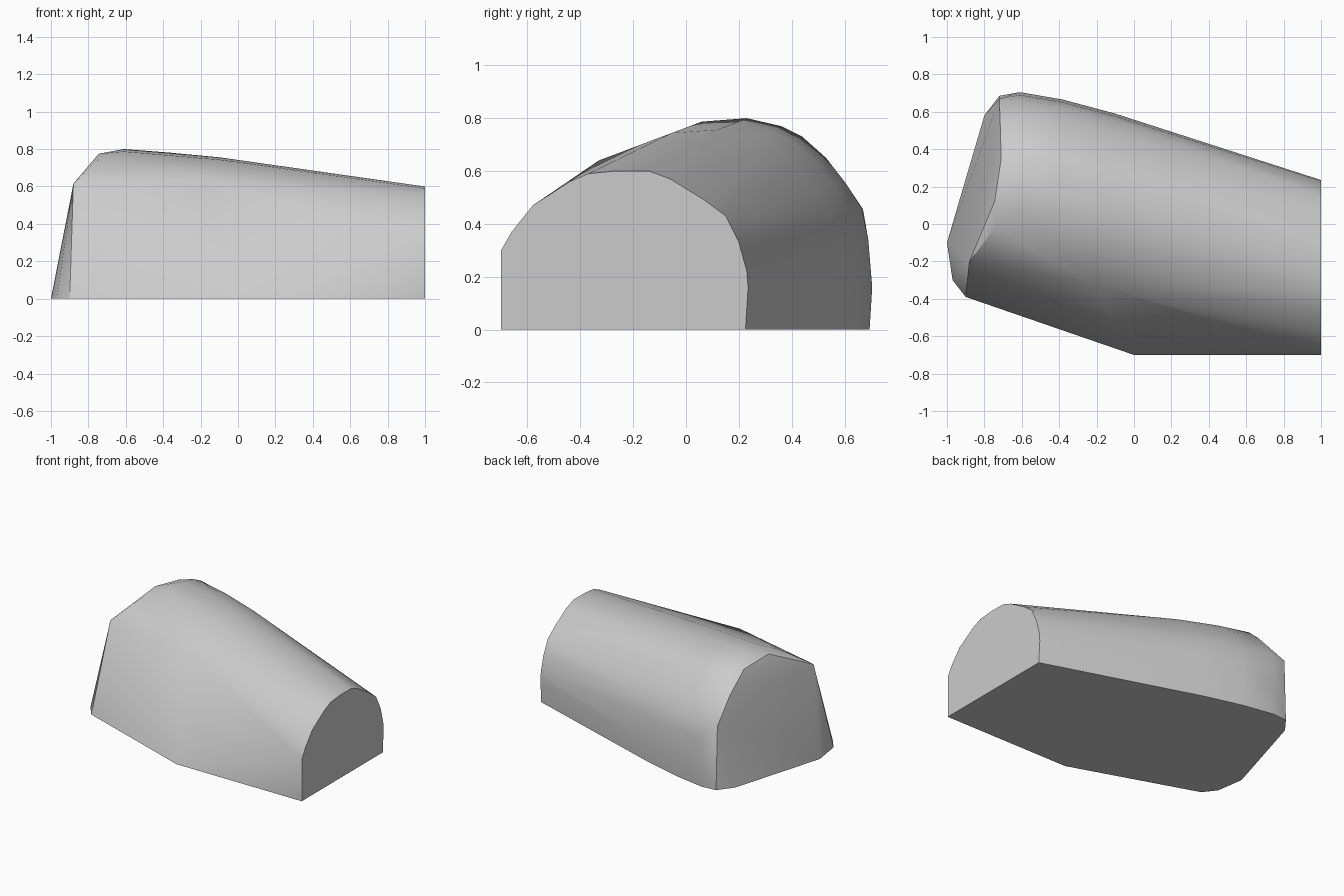
import bpy, bmesh, math

if "Cube" in bpy.data.objects:
    bpy.data.objects.remove(bpy.data.objects["Cube"], do_unlink=True)

grey = bpy.data.materials.new("plain grey")
grey.use_nodes = True
grey.diffuse_color = (0.6, 0.6, 0.6, 1)
grey.node_tree.nodes["Principled BSDF"].inputs["Base Color"].default_value = (0.6, 0.6, 0.6, 1)

# Flat end outline (y, z)
end_cap = [(-.70, 0), (-.70, .30), (-.66, .37), (-.58, .47), (-.44, .56), (-.37, .59),
           (-.27, .60), (-.14, .60), (-.06, .57), (.07, .49), (.15, .43), (.20, .33),
           (.23, .22), (.235, .16), (.225, 0)]

# Rounded crown outline at the big end (y, z)
crown = [(.695, 0), (.705, .16), (.69, .34), (.665, .46), (.60, .56), (.53, .65),
         (.44, .73), (.36, .77), (.23, .80), (.06, .787)]

points = [(1, y, z) for y, z in end_cap]
# Crown repeated along the body: position, sideways shift, height scale
for x, shift, scale in [(-.61, 0, 1), (-.38, .04, .978), (-.1, .115, .945)]:
    points += [(x, y - shift, z * scale) for y, z in crown]

# Base corners of the big end and the front
points += [(-.72, .685, 0), (-.80, .58, 0), (-1, -.10, 0), (-.97, -.30, 0),
           (-.90, -.39, 0), (0, -.70, 0)]
# Rim of the slanted big end, and the front shoulder
points += [(-.72, .67, .455), (-.715, .52, .62), (-.71, .35, .745), (-.745, .12, .775),
           (-.74, -.02, .75), (-.88, -.20, .615), (-.2, -.33, .64)]

# Wrap the outlines in one closed skin
bm = bmesh.new()
for p in points:
    bm.verts.new(p)
hull = bmesh.ops.convex_hull(bm, input=bm.verts)
loose = {g for g in hull["geom_interior"] + hull["geom_unused"]
         if isinstance(g, bmesh.types.BMVert)}
bmesh.ops.delete(bm, geom=list(loose), context='VERTS')
bmesh.ops.dissolve_limit(bm, angle_limit=math.radians(1), verts=bm.verts, edges=bm.edges)
bmesh.ops.recalc_face_normals(bm, faces=bm.faces)

mesh = bpy.data.meshes.new("tapered_body")
bm.to_mesh(mesh)
bm.free()
mesh.materials.append(grey)
body = bpy.data.objects.new("tapered_body", mesh)
bpy.context.collection.objects.link(body)
bpy.context.view_layer.objects.active = body
body.select_set(True)
bpy.ops.object.shade_smooth_by_angle(angle=math.radians(32))
